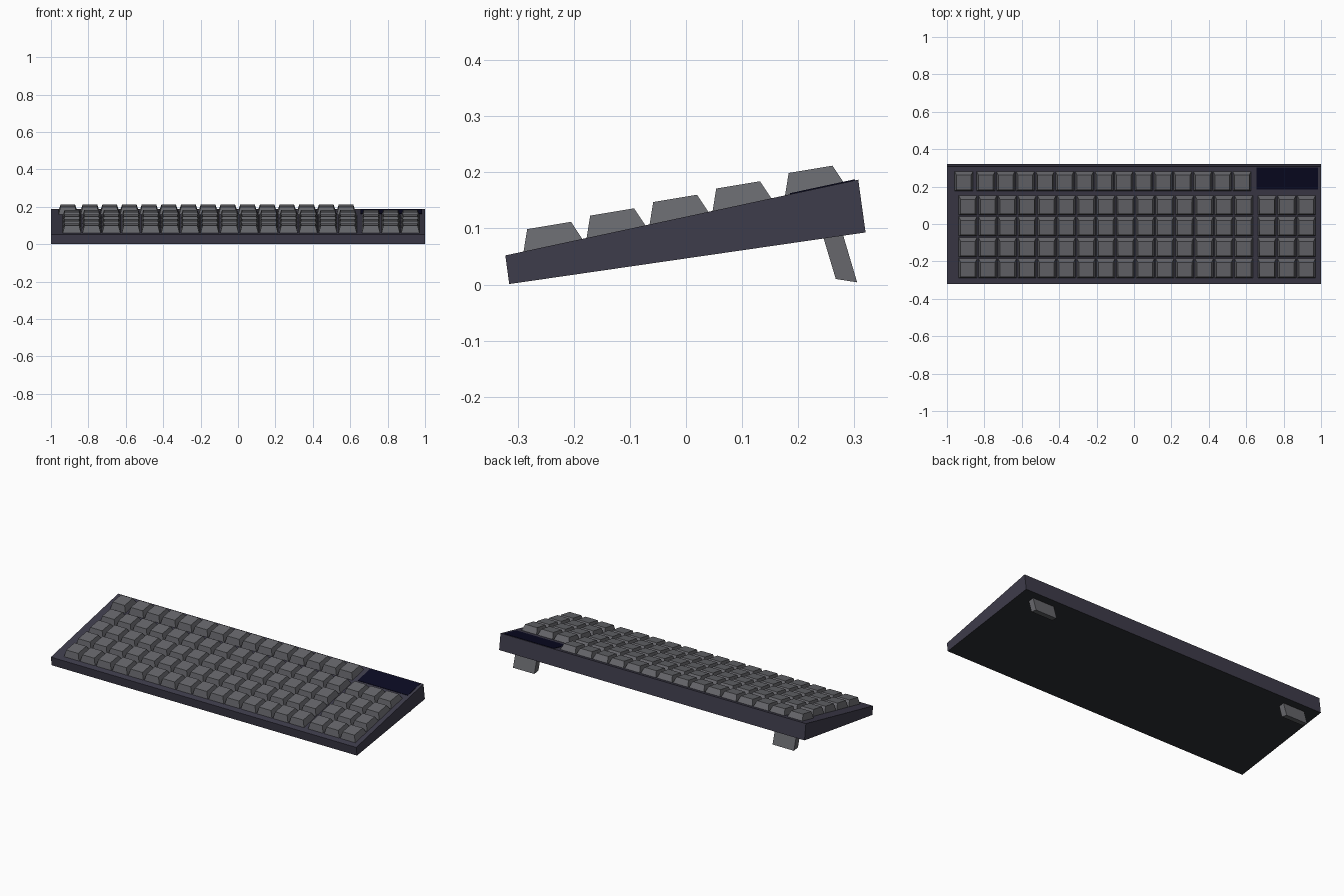
import bpy

if "Cube" in bpy.data.objects:
    bpy.data.objects.remove(bpy.data.objects["Cube"])


def material(name, rgb):
    m = bpy.data.materials.new(name)
    m.diffuse_color = (*rgb, 1)
    m.use_nodes = True
    m.node_tree.nodes["Principled BSDF"].inputs["Base Color"].default_value = m.diffuse_color
    return m


CASE = material("case slate", (0.048, 0.045, 0.070))
BASE = material("underside charcoal", (0.024, 0.025, 0.030))
KEY = material("key grey", (0.135, 0.136, 0.150))
SCREEN = material("display navy", (0.003, 0.003, 0.016))

SLOPE = 0.135 / 0.629


def deck(y):
    """Height of the sloping top of the case."""
    return 0.052 + (y + 0.322) * SLOPE


def prism(name, profile, x0, x1, mats, taper=None):
    """Extrude a counter-clockwise (y, z) profile along x; taper gives a side inset per point."""
    n = len(profile)
    taper = taper or [0] * n
    verts = [(x0 + t, y, z) for (y, z), t in zip(profile, taper)]
    verts += [(x1 - t, y, z) for (y, z), t in zip(profile, taper)]
    faces = [tuple(range(n))[::-1], tuple(range(n, 2 * n))]
    faces += [(i, (i + 1) % n, (i + 1) % n + n, i + n) for i in range(n)]
    mesh = bpy.data.meshes.new(name)
    mesh.from_pydata(verts, [], faces)
    for m in mats:
        mesh.materials.append(m)
    mesh.update()
    return mesh


def place(name, mesh, loc=(0, 0, 0)):
    ob = bpy.data.objects.new(name, mesh)
    ob.location = loc
    bpy.context.collection.objects.link(ob)
    return ob


# Wedge-shaped case with a darker underside
case = prism("case", [(-0.315, 0.001), (0.320, 0.093), (0.307, 0.187), (-0.322, 0.052)],
             -1, 1, [CASE, BASE])
for p in case.polygons:
    if p.normal.z < -0.8:
        p.material_index = 1
place("case", case)

# Display plate lying on the deck
ya, yb, t = 0.185, 0.301, 0.002
place("display", prism("display", [(ya, deck(ya) - t), (yb, deck(yb) - t),
                                   (yb, deck(yb) + t), (ya, deck(ya) + t)],
                       0.655, 0.983, [SCREEN]))

# One tapered keycap, shared by all keys; its origin is the front edge on the deck
keycap = prism("keycap", [(0, -0.003), (0.107, 0.107 * SLOPE - 0.003),
                          (0.085, 0.053), (0.007, 0.040)],
               -0.050, 0.050, [KEY], taper=[0, 0, 0.011, 0.011])


def key_row(name, y, xs):
    for i, x in enumerate(xs):
        place(f"{name}_{i + 1}", keycap, (x, y, deck(y)))


PITCH = 0.1053
main = [-0.888 + i * PITCH for i in range(15)]
side = [0.711 + i * PITCH for i in range(3)]
for r in range(4):
    key_row(f"key_row_{r + 1}", -0.290 + r * 0.1123, main + side)
key_row("function_key", 0.176, [-0.910] + [x - 0.009 for x in main[1:]])

# Folding feet under the back edge
foot = [(0.267, 0.010), (0.305, 0.004), (0.278, 0.095), (0.243, 0.090)]
for name, x in (("left_foot", -0.92), ("right_foot", 0.78)):
    place(name, prism(name, foot, x, x + 0.14, [KEY]))
